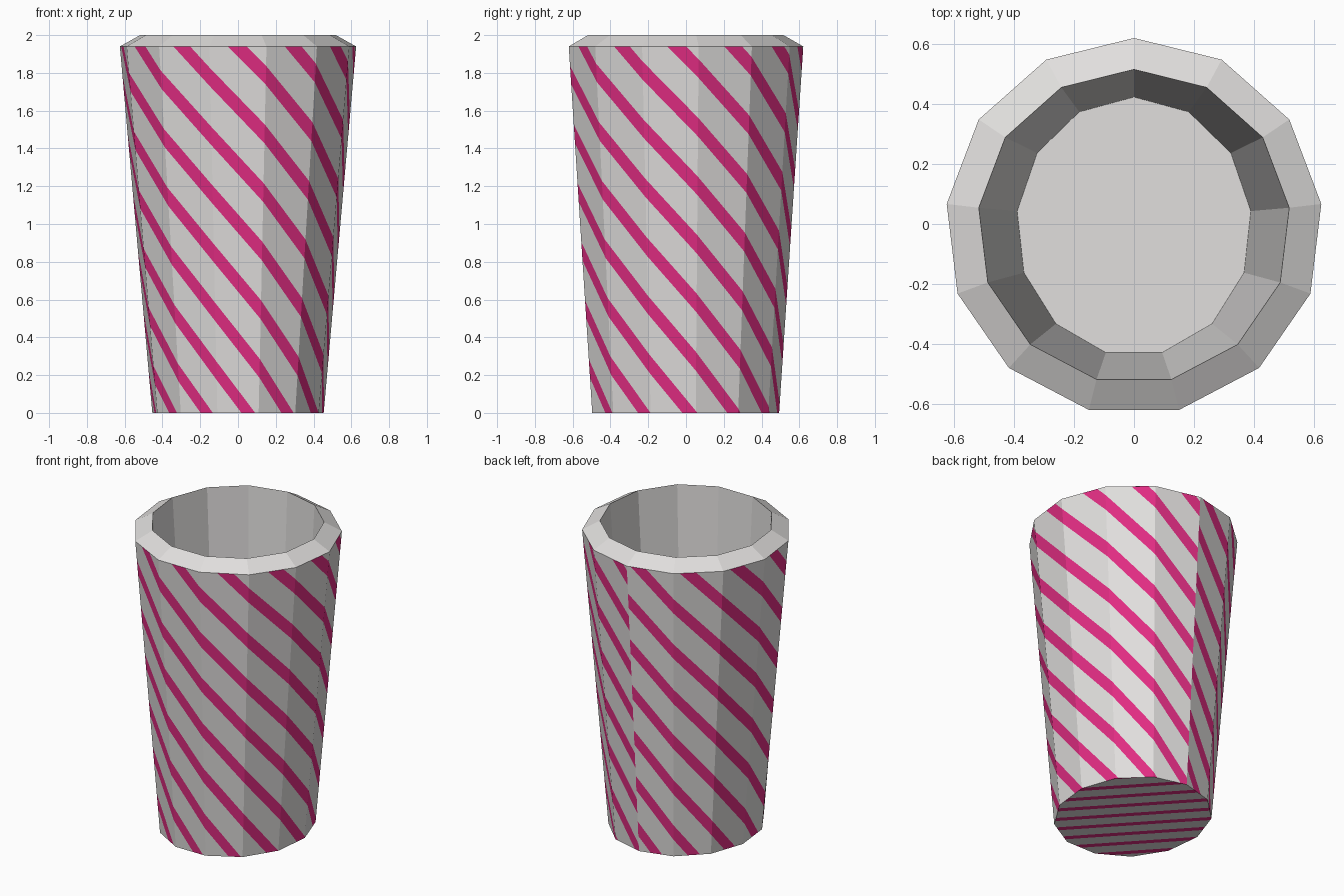
import bpy, bmesh, math
from mathutils import Vector

if "Cube" in bpy.data.objects:
    bpy.data.objects.remove(bpy.data.objects["Cube"])

SIDES = 13
CY = -0.009            # centres the odd-sided outline on y
H = 1.94               # height of the widest ring
FREQ = 12.5            # stripes per unit of the flat pattern
MID, WIDTH = 0.74, 0.32


def material(name, rgb):
    m = bpy.data.materials.new(name)
    m.diffuse_color = (*rgb, 1)
    m.use_nodes = True
    m.node_tree.nodes["Principled BSDF"].inputs["Base Color"].default_value = m.diffuse_color
    return m


MATS = [material("pale_grey", (0.75, 0.735, 0.725)),
        material("magenta", (0.75, 0.026, 0.225))]


def finish(name, bm):
    me = bpy.data.meshes.new(name)
    bm.to_mesh(me)
    bm.free()
    for m in MATS:
        me.materials.append(m)
    ob = bpy.data.objects.new(name, me)
    bpy.context.collection.objects.link(ob)
    return ob


def corner(i, z, rx, ry):
    a = -math.pi / 2 + (i - 0.5) * math.tau / SIDES
    return Vector((rx * math.cos(a), CY + ry * math.sin(a), z))


def cut_stripes(bm):
    """Cut a flat pattern along u + v = const and colour every stripe."""
    sums = [v.co.x + v.co.y for v in bm.verts]
    first, last = math.floor(FREQ * min(sums)) - 1, math.ceil(FREQ * max(sums)) + 1
    for n in range(first, last):
        for edge in (MID - WIDTH / 2, MID + WIDTH / 2):
            bmesh.ops.bisect_plane(
                bm, geom=bm.verts[:] + bm.edges[:] + bm.faces[:], dist=1e-6,
                plane_co=((n + edge) / FREQ, 0, 0), plane_no=(1, 1, 0))
    for f in bm.faces:
        c = f.calc_center_median()
        phase = (FREQ * (c.x + c.y)) % 1
        f.material_index = int(abs(phase - MID) < WIDTH / 2)


# Striped outer wall: flat strip of panels, cut, then wrapped round the cup
bm = bmesh.new()
for i in range(SIDES):
    u0, u1 = i / SIDES, (i + 1) / SIDES
    bm.faces.new([bm.verts.new((u, v, 0))
                  for u, v in ((u0, 0.5), (u1, 0.5), (u1, 1), (u0, 1))])
cut_stripes(bm)
for v in bm.verts:
    t = v.co.x * SIDES - (SIDES - 1) / 2
    k = math.floor(t + 1e-5)
    f, h = t - k, (v.co.y - 0.5) * 2
    low = corner(k, 0, 0.457, 0.502).lerp(corner(k + 1, 0, 0.457, 0.502), f)
    high = corner(k, H, 0.63, 0.63).lerp(corner(k + 1, H, 0.63, 0.63), f)
    v.co = low.lerp(high, h)
finish("outer_wall", bm)

# Striped underside
bm = bmesh.new()
ring = []
for i in range(SIDES):
    a = -math.pi / 2 + (i - 0.5) * math.tau / SIDES
    ring.append(bm.verts.new((0.75 + 0.24 * math.cos(a), 0.25 + 0.24 * math.sin(a), 0)))
bm.faces.new(ring)
cut_stripes(bm)
for v in bm.verts:
    v.co = ((v.co.x - 0.75) / 0.24 * 0.457, CY + (v.co.y - 0.25) / 0.24 * 0.502, 0)
bmesh.ops.reverse_faces(bm, faces=bm.faces[:])
finish("underside", bm)

# Sloped rim, inner wall and inner floor
bm = bmesh.new()
rings = [[bm.verts.new(corner(i, *r)) for i in range(SIDES)]
         for r in ((H, 0.63, 0.63), (2.0, 0.522, 0.525), (0.06, 0.393, 0.433))]
for a, b in zip(rings, rings[1:]):
    for i in range(SIDES):
        j = (i + 1) % SIDES
        bm.faces.new((a[i], a[j], b[j], b[i]))
bm.faces.new(rings[-1])
finish("rim_and_lining", bm)
